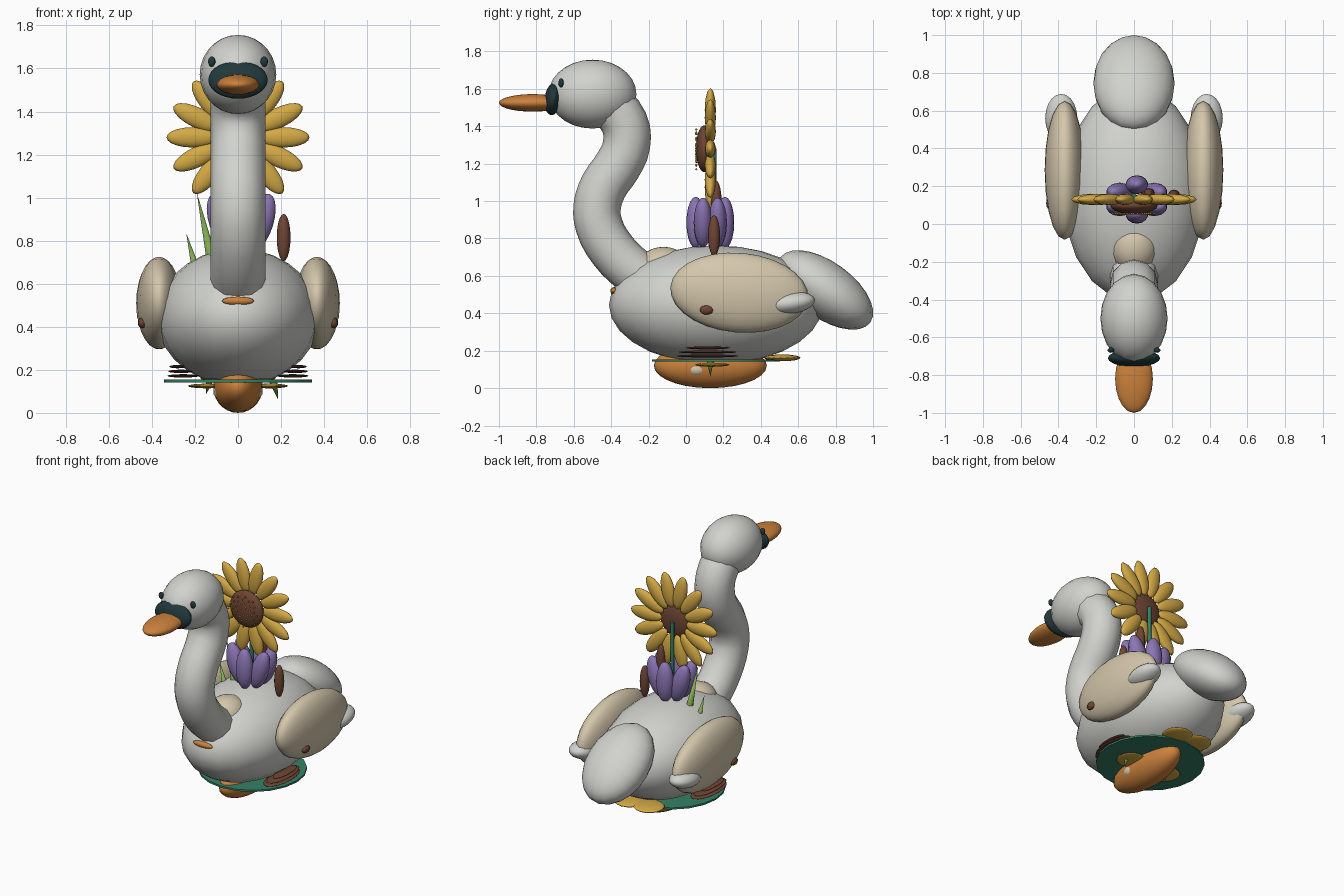
import bpy, math
from math import sin, cos, pi, radians
from mathutils import Euler

if "Cube" in bpy.data.objects:
    bpy.data.objects.remove(bpy.data.objects["Cube"], do_unlink=True)


def material(name, rgb):
    m = bpy.data.materials.new(name)
    m.use_nodes = True
    m.diffuse_color = (*rgb, 1)
    m.node_tree.nodes["Principled BSDF"].inputs["Base Color"].default_value = (*rgb, 1)
    return m


WHITE = material("soft white", (0.64, 0.65, 0.61))
CREAM = material("cream", (0.66, 0.57, 0.41))
ORANGE = material("orange", (0.6, 0.22, 0.045))
YELLOW = material("golden yellow", (0.66, 0.4, 0.06))
PURPLE = material("purple", (0.26, 0.18, 0.46))
BROWN = material("brown", (0.16, 0.06, 0.035))
DARK = material("dark teal", (0.015, 0.04, 0.045))
GREEN = material("deep green", (0.035, 0.22, 0.13))
LEAF = material("leaf green", (0.22, 0.4, 0.08))


def finish(name, mat):
    ob = bpy.context.object
    ob.name = name
    ob.data.materials.append(mat)
    bpy.ops.object.shade_smooth_by_angle(angle=radians(50))
    return ob


def ball(name, loc, size, mat, rot=(0, 0, 0), seg=20, rings=14):
    bpy.ops.mesh.primitive_uv_sphere_add(segments=seg, ring_count=rings, radius=1,
                                         location=loc, rotation=rot)
    bpy.context.object.scale = size
    return finish(name, mat)


def cone(name, loc, r1, r2, depth, mat, rot=(0, 0, 0), sides=8):
    bpy.ops.mesh.primitive_cone_add(vertices=sides, radius1=r1, radius2=r2, depth=depth,
                                    location=loc, rotation=rot)
    return finish(name, mat)


def both(name, loc, size, mat, rot=(0, 0, 0), **kw):
    for side, s in (("left", 1), ("right", -1)):
        ball(f"{side}_{name}", (s * loc[0], loc[1], loc[2]), size, mat,
             (rot[0], s * rot[1], s * rot[2]), **kw)


# Body, tail and chest
ball("body", (0, 0.16, 0.445), (0.378, 0.572, 0.318), WHITE)
ball("tail", (0, 0.745, 0.525), (0.215, 0.297, 0.15), WHITE, (radians(-36), 0, 0))
ball("back_patch", (0, -0.12, 0.645), (0.125, 0.14, 0.11), CREAM)
ball("chest_mark", (0, -0.385, 0.52), (0.075, 0.02, 0.02), ORANGE, seg=12, rings=8)

# Neck swept along an S-shaped path
path = [(-0.2, 0.57), (-0.28, 0.625), (-0.395, 0.74), (-0.465, 0.87), (-0.475, 0.97),
        (-0.44, 1.08), (-0.365, 1.19), (-0.318, 1.3), (-0.33, 1.42), (-0.42, 1.53)]
curve = bpy.data.curves.new("neck", "CURVE")
curve.dimensions = "3D"
curve.bevel_depth = 0.127
curve.bevel_resolution = 4
curve.resolution_u = 3
curve.use_fill_caps = True
spline = curve.splines.new("BEZIER")
spline.bezier_points.add(len(path) - 1)
for p, (y, z) in zip(spline.bezier_points, path):
    p.co = (0, y, z)
    p.handle_left_type = p.handle_right_type = "AUTO"
neck = bpy.data.objects.new("neck", curve)
bpy.context.collection.objects.link(neck)
bpy.ops.object.select_all(action="DESELECT")
neck.select_set(True)
bpy.context.view_layer.objects.active = neck
bpy.ops.object.convert(target="MESH")
finish("neck", WHITE)

# Head
ball("head", (0, -0.5, 1.572), (0.178, 0.235, 0.184), WHITE)
ball("face_mask", (0, -0.71, 1.547), (0.138, 0.046, 0.088), DARK, (radians(-8), 0, 0))
ball("beak", (0, -0.82, 1.525), (0.1, 0.18, 0.047), ORANGE)
both("eye", (0.122, -0.668, 1.632), (0.018, 0.014, 0.024), DARK, seg=10, rings=8)

# Wings
both("wing", (0.367, 0.285, 0.51), (0.106, 0.37, 0.213), CREAM, (radians(-5), 0, 0))
both("wing_tip", (0.385, 0.56, 0.455), (0.085, 0.13, 0.058), WHITE, (radians(8), 0, 0))
both("wing_spot", (0.445, 0.11, 0.418), (0.02, 0.036, 0.025), BROWN, seg=12, rings=8)

# Large flower: petal ring, disc, seeds and stem
FY, FZ = 0.13, 1.28
for i in range(14):
    a = 2 * pi * i / 14
    ball(f"flower_petal_{i + 1}", (0.212 * cos(a), FY, FZ + 0.212 * sin(a)),
         (0.12, 0.03, 0.047), YELLOW, (0, -a, 0), seg=12, rings=10)
ball("flower_disc", (0, 0.098, FZ), (0.125, 0.045, 0.125), BROWN)
for i in range(40):
    r, a = 0.115 * math.sqrt((i + 0.5) / 40), i * 2.39996
    ball(f"seed_{i + 1}", (r * cos(a), 0.055, FZ + r * sin(a)),
         (0.006, 0.006, 0.006), YELLOW, seg=6, rings=4)
cone("flower_stem", (0, 0.15, 0.99), 0.013, 0.013, 0.58, GREEN)

# Cup-shaped flower
for i in range(6):
    a = radians(30 + 60 * i)
    ball(f"cup_petal_{i + 1}", (0.015 + 0.105 * cos(a), 0.13 + 0.078 * sin(a), 0.885),
         (0.06, 0.05, 0.138), PURPLE, (0, 0.35 * cos(a), 0), seg=14, rings=10)

# Reed heads and leaf blades
ball("tall_reed_head", (0.08, 0.16, 1.0), (0.03, 0.03, 0.11), BROWN, seg=12, rings=10)
ball("short_reed_head", (0.212, 0.15, 0.815), (0.032, 0.032, 0.11), BROWN, seg=12, rings=10)
cone("tall_leaf", (-0.155, 0.14, 0.86), 0.026, 0, 0.34, LEAF, (0, -0.22, 0))
cone("short_leaf", (-0.215, 0.14, 0.74), 0.022, 0, 0.2, LEAF, (0, -0.26, 0))
cone("left_root", (0.175, 0.13, 0.105), 0.02, 0, 0.09, LEAF, (pi, -0.25, 0))
cone("right_root", (-0.14, 0.13, 0.12), 0.018, 0, 0.07, LEAF, (pi, 0.25, 0))

# Floating base: pad, keel, yellow lobes and side ripples
cone("pad", (0, 0.16, 0.148), 0.343, 0.343, 0.012, GREEN, sides=20)
ball("keel", (0, 0.13, 0.12), (0.115, 0.302, 0.12), ORANGE)
both("keel_spot", (0.085, 0.06, 0.1), (0.03, 0.05, 0.035), CREAM, seg=12, rings=8)
both("under_lobe", (0.145, 0.14, 0.125), (0.088, 0.092, 0.011), YELLOW, seg=16, rings=8)
both("rear_lobe", (0.075, 0.515, 0.162), (0.1, 0.097, 0.018), YELLOW, seg=16, rings=8)
for i, (x, w, l, z) in enumerate([(0.255, 0.075, 0.17, 0.172), (0.265, 0.06, 0.16, 0.193),
                                  (0.28, 0.04, 0.12, 0.215)]):
    both(f"ripple_{i + 1}", (x, 0.115, z), (w, l, 0.008), BROWN, seg=16, rings=6)
